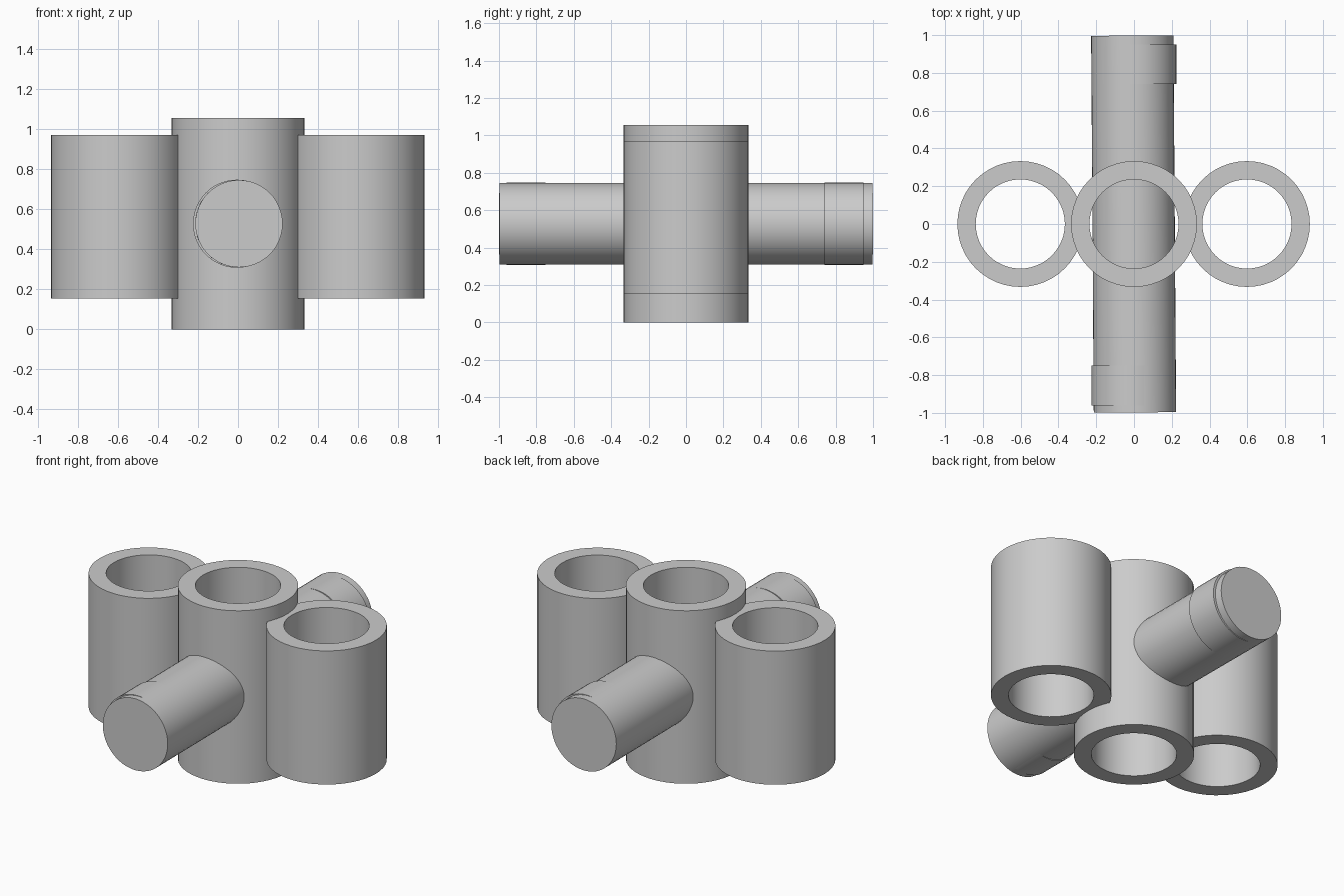
import bpy, bmesh, math
from mathutils import Matrix

cube = bpy.data.objects.get("Cube")
if cube:
    bpy.data.objects.remove(cube, do_unlink=True)

SEGMENTS = 48

grey = bpy.data.materials.new("plain grey")
grey.use_nodes = True
colour = (0.6, 0.6, 0.6, 1)
grey.diffuse_color = colour
grey.node_tree.nodes["Principled BSDF"].inputs["Base Color"].default_value = colour


def finish(name, bm):
    """Turn a bmesh into a smooth object with sharp rims."""
    bmesh.ops.recalc_face_normals(bm, faces=bm.faces)
    mesh = bpy.data.meshes.new(name)
    bm.to_mesh(mesh)
    bm.free()
    mesh.materials.append(grey)
    obj = bpy.data.objects.new(name, mesh)
    bpy.context.collection.objects.link(obj)
    bpy.ops.object.select_all(action='DESELECT')
    obj.select_set(True)
    bpy.context.view_layer.objects.active = obj
    bpy.ops.object.shade_smooth_by_angle(angle=math.radians(30))
    return obj


def tube(name, x, bottom, top, outer=0.333, inner=0.236):
    """Open upright pipe: a rectangular wall section swept round its axis."""
    bm = bmesh.new()
    section = [(inner, bottom), (outer, bottom), (outer, top), (inner, top)]
    rings = []
    for i in range(SEGMENTS):
        a = math.tau * i / SEGMENTS
        rings.append([bm.verts.new((x + r * math.cos(a), r * math.sin(a), z))
                      for r, z in section])
    for i, ring in enumerate(rings):
        following = rings[(i + 1) % SEGMENTS]
        for j in range(4):
            k = (j + 1) % 4
            bm.faces.new((ring[j], following[j], following[k], ring[k]))
    return finish(name, bm)


def rod(name, x, y, length, radius, tilt=0):
    """Solid bar lying along y, turned slightly about z."""
    bm = bmesh.new()
    place = (Matrix.Translation((x, y, 0.528)) @ Matrix.Rotation(tilt, 4, 'Z')
             @ Matrix.Rotation(math.pi / 2, 4, 'X'))
    bmesh.ops.create_cone(bm, cap_ends=True, segments=SEGMENTS, radius1=radius,
                          radius2=radius, depth=length, matrix=place)
    return finish(name, bm)


# Upright pipes
tube("centre_tube", 0, 0, 1.055)
for side, x in (("left", 0.598), ("right", -0.602)):
    tube(side + "_tube", x, 0.155, 0.97)

# Long bar through the centre pipe, with a short sleeve near each end
rod("cross_bar", -0.002, 0, 1.995, 0.218, tilt=0.007)
rod("back_sleeve", 0.004, 0.845, 0.21, 0.22)
rod("front_sleeve", -0.005, -0.855, 0.21, 0.22)
